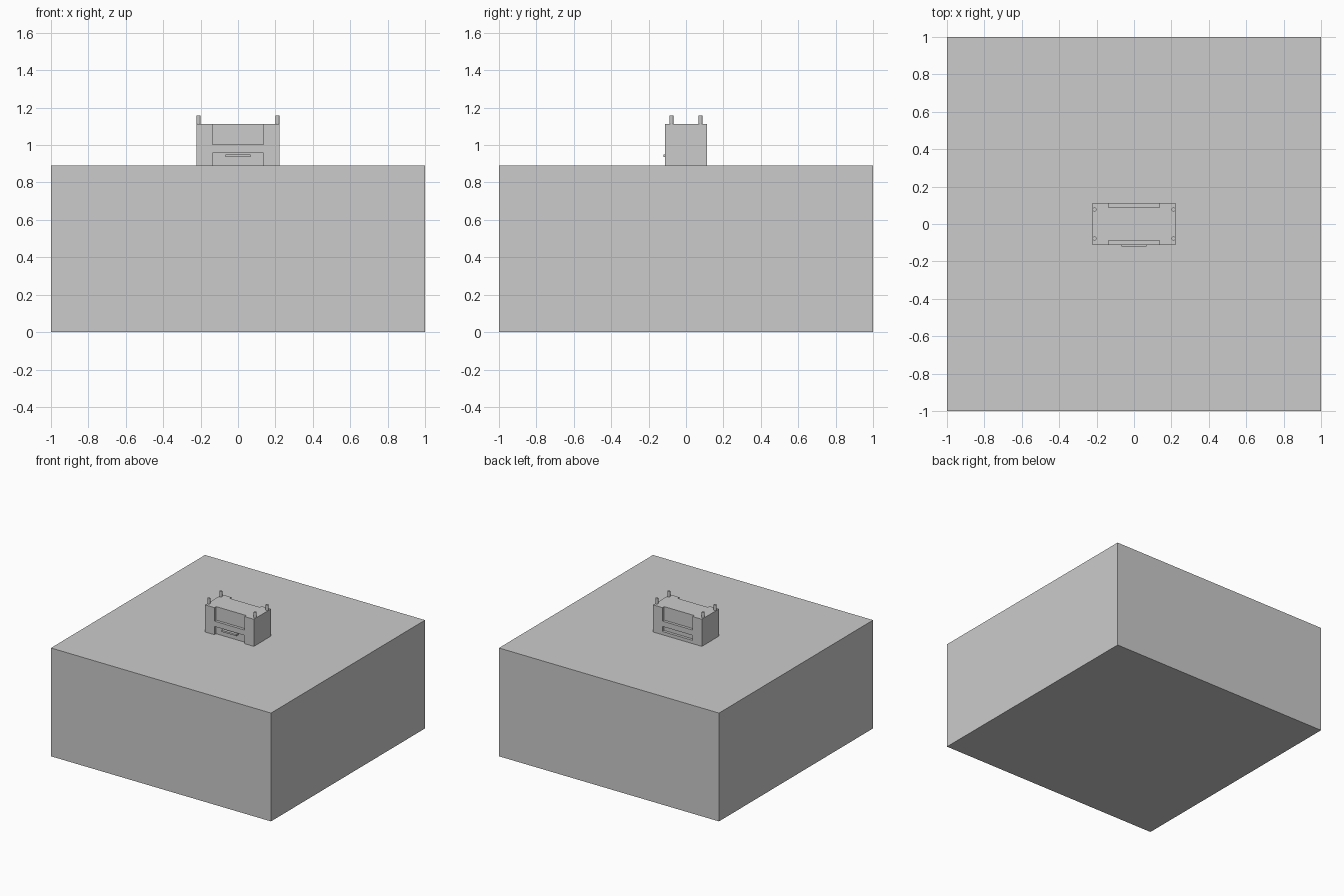
import bpy

if "Cube" in bpy.data.objects:
    bpy.data.objects.remove(bpy.data.objects["Cube"])


def box(name, x, y, z):
    """Axis-aligned box from (min, max) ranges."""
    bpy.ops.mesh.primitive_cube_add(
        size=1, location=(sum(x) / 2, sum(y) / 2, sum(z) / 2))
    ob = bpy.context.object
    ob.name = name
    ob.scale = (x[1] - x[0], y[1] - y[0], z[1] - z[0])
    bpy.ops.object.transform_apply(location=False, rotation=False, scale=True)
    return ob


def cut(target, cutter):
    mod = target.modifiers.new("cut", 'BOOLEAN')
    mod.operation = 'DIFFERENCE'
    mod.solver = 'EXACT'
    mod.object = cutter
    bpy.context.view_layer.objects.active = target
    bpy.ops.object.modifier_apply(modifier=mod.name)
    bpy.data.objects.remove(cutter)


BASE, TOP = 0.89, 1.113

# large plinth
box("plinth", (-1, 1), (-1, 1), (0, BASE))

# small cabinet body
body = box("cabinet_body", (-0.222, 0.222), (-0.111, 0.111), (BASE, TOP))

# upper recesses front and back, open at the top
for s in (-1, 1):
    cut(body, box("upper_cutter", (-0.137, 0.137),
                  sorted((s * 0.089, s * 0.2)), (1.002, 1.2)))

# lower front recess open at the bottom, lower back slot closed
cut(body, box("front_cutter", (-0.137, 0.137), (-0.2, -0.089), (0.8, 0.958)))
cut(body, box("back_cutter", (-0.137, 0.137), (0.089, 0.2), (0.917, 0.958)))

# handle bar in the lower front recess
box("handle", (-0.068, 0.068), (-0.12, -0.087), (0.937, 0.95))

# corner pegs
for sx in (-1, 1):
    for sy in (-1, 1):
        bpy.ops.mesh.primitive_cylinder_add(
            vertices=12, radius=0.011, depth=0.178,
            location=(sx * 0.211, sy * 0.078, 1.069))
        bpy.context.object.name = "corner_peg"
